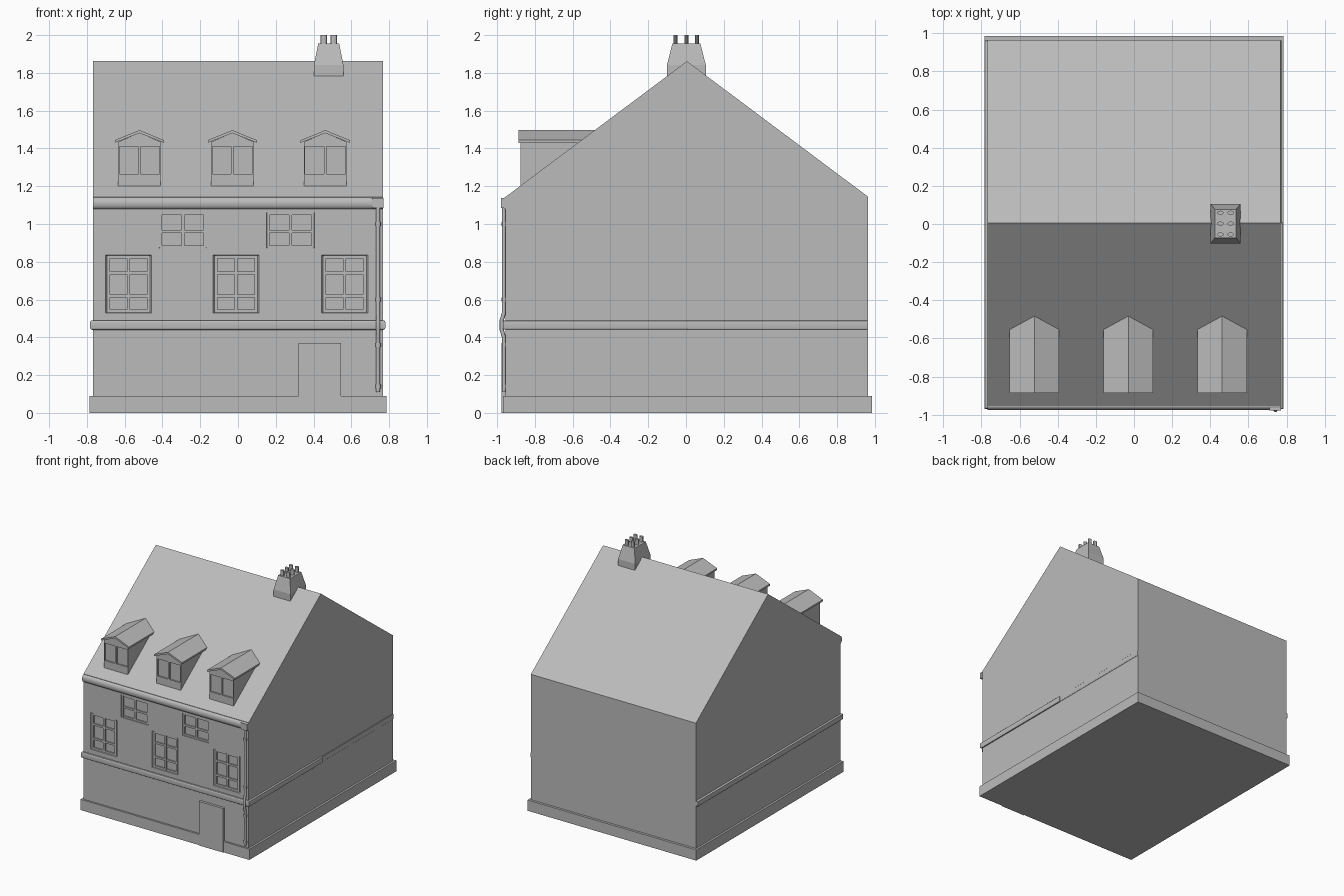
import bpy, bmesh
from math import sin, cos, pi
from mathutils import Matrix

if "Cube" in bpy.data.objects:
    bpy.data.objects.remove(bpy.data.objects["Cube"])

GREY = (0.5, 0.5, 0.5, 1)
stone = bpy.data.materials.new("plain grey")
stone.use_nodes = True
stone.diffuse_color = GREY
stone.node_tree.nodes["Principled BSDF"].inputs["Base Color"].default_value = GREY

WALL_X, FRONT, BACK, RIDGE_Y = 0.768, -0.955, 0.965, 0.005
EAVE, RIDGE = 1.144, 1.862


def finish(bm, name, smooth=False):
    bmesh.ops.recalc_face_normals(bm, faces=bm.faces)
    mesh = bpy.data.meshes.new(name)
    bm.to_mesh(mesh)
    bm.free()
    obj = bpy.data.objects.new(name, mesh)
    bpy.context.collection.objects.link(obj)
    mesh.materials.append(stone)
    if smooth:
        activate(obj)
        bpy.ops.object.shade_smooth_by_angle()
    return obj


def activate(obj):
    bpy.ops.object.select_all(action='DESELECT')
    obj.select_set(True)
    bpy.context.view_layer.objects.active = obj


def add_box(bm, x0, x1, y0, y1, z0, z1):
    size = Matrix.Diagonal((x1 - x0, y1 - y0, z1 - z0, 1))
    mid = Matrix.Translation(((x0 + x1) / 2, (y0 + y1) / 2, (z0 + z1) / 2))
    return bmesh.ops.create_cube(bm, size=1, matrix=mid @ size)["verts"]


def box(name, *bounds):
    bm = bmesh.new()
    add_box(bm, *bounds)
    return finish(bm, name)


def add_prism(bm, points, start, end, axis):
    """Extrude a (y, z) or (x, z) outline along x or y."""
    place = (lambda p, t: (t, p[0], p[1])) if axis == 'x' else (lambda p, t: (p[0], t, p[1]))
    a = [bm.verts.new(place(p, start)) for p in points]
    b = [bm.verts.new(place(p, end)) for p in points]
    bm.faces.new(a)
    bm.faces.new(b[::-1])
    for i in range(len(a)):
        j = (i + 1) % len(a)
        bm.faces.new((a[i], a[j], b[j], b[i]))


def prism(name, points, start, end, axis, smooth=False):
    bm = bmesh.new()
    add_prism(bm, points, start, end, axis)
    return finish(bm, name, smooth)


def carve(target, cutter):
    cutter.hide_render = True
    activate(target)
    mod = target.modifiers.new("openings", 'BOOLEAN')
    mod.operation, mod.solver, mod.object = 'DIFFERENCE', 'EXACT', cutter
    bpy.ops.object.modifier_apply(modifier=mod.name)
    bpy.data.objects.remove(cutter)


# Gabled body
body = prism("house_body", [(FRONT, 0), (BACK, 0), (BACK, EAVE), (RIDGE_Y, RIDGE),
                            (FRONT, EAVE)], -WALL_X, WALL_X, 'x')
box("plinth", -0.785, 0.785, -0.97, 0.985, 0, 0.09)
box("door", 0.32, 0.545, -0.976, FRONT + 0.01, 0, 0.37)

# Windows: centre x, half width, bottom, top, splay, glazing bar heights
windows = [(x, 0.11, 0.535, 0.83, 0.012, (0.62, 0.74)) for x in (-0.58, -0.01, 0.565)]
windows += [(x, 0.122, 0.875, 1.06, 0.004, (0.96,)) for x in (-0.292, 0.278)]
REVEAL, BAR = 0.015, 0.008
cut = bmesh.new()
for x, w, z0, z1, splay, _ in windows:
    verts = add_box(cut, x - w, x + w, FRONT - REVEAL, FRONT + REVEAL, z0, z1)
    for v in verts:
        if v.co.y < FRONT:
            v.co.x += 2 * splay * (1 if v.co.x > x else -1)
            v.co.z += splay * (1 if v.co.z > (z0 + z1) / 2 else -1)
carve(body, finish(cut, "window_cutter"))

for i, (x, w, z0, z1, _, bars) in enumerate(windows):
    bm = bmesh.new()
    ya, yb = FRONT + 0.004, FRONT + REVEAL + 0.002
    for cx in (x - w + BAR / 2, x, x + w - BAR / 2):
        add_box(bm, cx - BAR, cx + BAR, ya, yb, z0, z1)
    for cz in (z0 + BAR / 2, *bars, z1 - BAR / 2):
        add_box(bm, x - w, x + w, ya + 0.001, yb, cz - BAR, cz + BAR)
    finish(bm, f"window_frame_{i + 1}")


# String course around the front and both gables
def course(name, x0, x1, y0, y1):
    bm = bmesh.new()
    add_box(bm, x0, x1, y0, y1, 0.44, 0.49)
    edges = [e for e in bm.edges if abs(e.verts[0].co.z - e.verts[1].co.z) < 0.01]
    bmesh.ops.bevel(bm, geom=edges, offset=0.01, segments=3, profile=0.5, affect='EDGES')
    finish(bm, name, True)


course("string_course", -0.783, 0.773, -0.97, BACK - 0.003)
course("string_course_front_corner", 0.6, 0.78, -0.97, 0.01)

# Gutter, hopper and drainpipe
arc = [(FRONT - 0.02 * sin(pi * i / 10), 1.11 + 0.031 * cos(pi * i / 10)) for i in range(11)]
prism("gutter", [(FRONT + 0.01, EAVE - 0.003)] + arc + [(FRONT + 0.01, 1.079)],
      -WALL_X, WALL_X, 'x', True)
box("gutter_hopper", 0.71, 0.771, -0.979, FRONT, 1.085, 1.138)

PIPE_X, PIPE_Y = 0.742, -0.964
curve = bpy.data.curves.new("drainpipe", 'CURVE')
curve.dimensions = '3D'
curve.bevel_depth, curve.bevel_resolution, curve.use_fill_caps = 0.011, 2, True
path = [(0, 1.1), (0, 0.53), (-0.012, 0.49), (-0.012, 0.44), (0, 0.4), (0, 0.11)]
spline = curve.splines.new('POLY')
spline.points.add(len(path) - 1)
for point, (dy, z) in zip(spline.points, path):
    point.co = (PIPE_X, PIPE_Y + dy, z, 1)
pipe = bpy.data.objects.new("drainpipe", curve)
bpy.context.collection.objects.link(pipe)
curve.materials.append(stone)
bm = bmesh.new()
for z in (0.14, 0.36, 0.6, 1.0):
    bmesh.ops.create_cone(bm, cap_ends=True, segments=12, radius1=0.014, radius2=0.014,
                          depth=0.02, matrix=Matrix.Translation((PIPE_X, PIPE_Y, z)))
finish(bm, "drainpipe_collars", True)

# Dormers
slope = (RIDGE - EAVE) / (RIDGE_Y - FRONT)
for i, x in enumerate((-0.522, -0.03, 0.462)):
    yf = -0.877
    dormer = prism(f"dormer_{i + 1}",
                   [(x - 0.112, 1.195), (x + 0.112, 1.195), (x + 0.112, 1.435),
                    (x, 1.482), (x - 0.112, 1.435)], yf, -0.47, 'y')
    cut = bmesh.new()
    for side in (-1, 1):
        cx = x + side * 0.056
        add_box(cut, cx - 0.05, cx + 0.05, yf - 0.02, yf + 0.012, 1.265, 1.41)
    carve(dormer, finish(cut, "dormer_cutter"))
    prism(f"dormer_roof_{i + 1}",
          [(x - 0.13, 1.444), (x, 1.497), (x + 0.13, 1.444),
           (x + 0.13, 1.43), (x, 1.481), (x - 0.13, 1.43)], yf - 0.01, -0.46, 'y')

# Chimney stack with tapered top
bm = bmesh.new()
cx, cy = 0.48, 0.002
add_box(bm, cx - 0.078, cx + 0.078, cy - 0.103, cy + 0.103, 1.7, 1.842)
top = max(bm.faces, key=lambda f: f.calc_center_median().z)
cap = bmesh.ops.extrude_face_region(bm, geom=[top])["geom"]
bmesh.ops.delete(bm, geom=[top], context='FACES_ONLY')
for v in (g for g in cap if isinstance(g, bmesh.types.BMVert)):
    v.co = (cx + (v.co.x - cx) * 0.71, cy + (v.co.y - cy) * 0.72, 1.955)
finish(bm, "chimney_stack")

# Oval chimney pots
bm = bmesh.new()
for px in (-0.027, 0.027):
    for py in (-0.057, 0, 0.057):
        place = Matrix.Translation((cx + px, cy + py, 1.97)) @ Matrix.Diagonal((1.55, 1, 1, 1))
        bmesh.ops.create_cone(bm, cap_ends=True, segments=12, radius1=0.011, radius2=0.011,
                              depth=0.06, matrix=place)
finish(bm, "chimney_pots", True)
